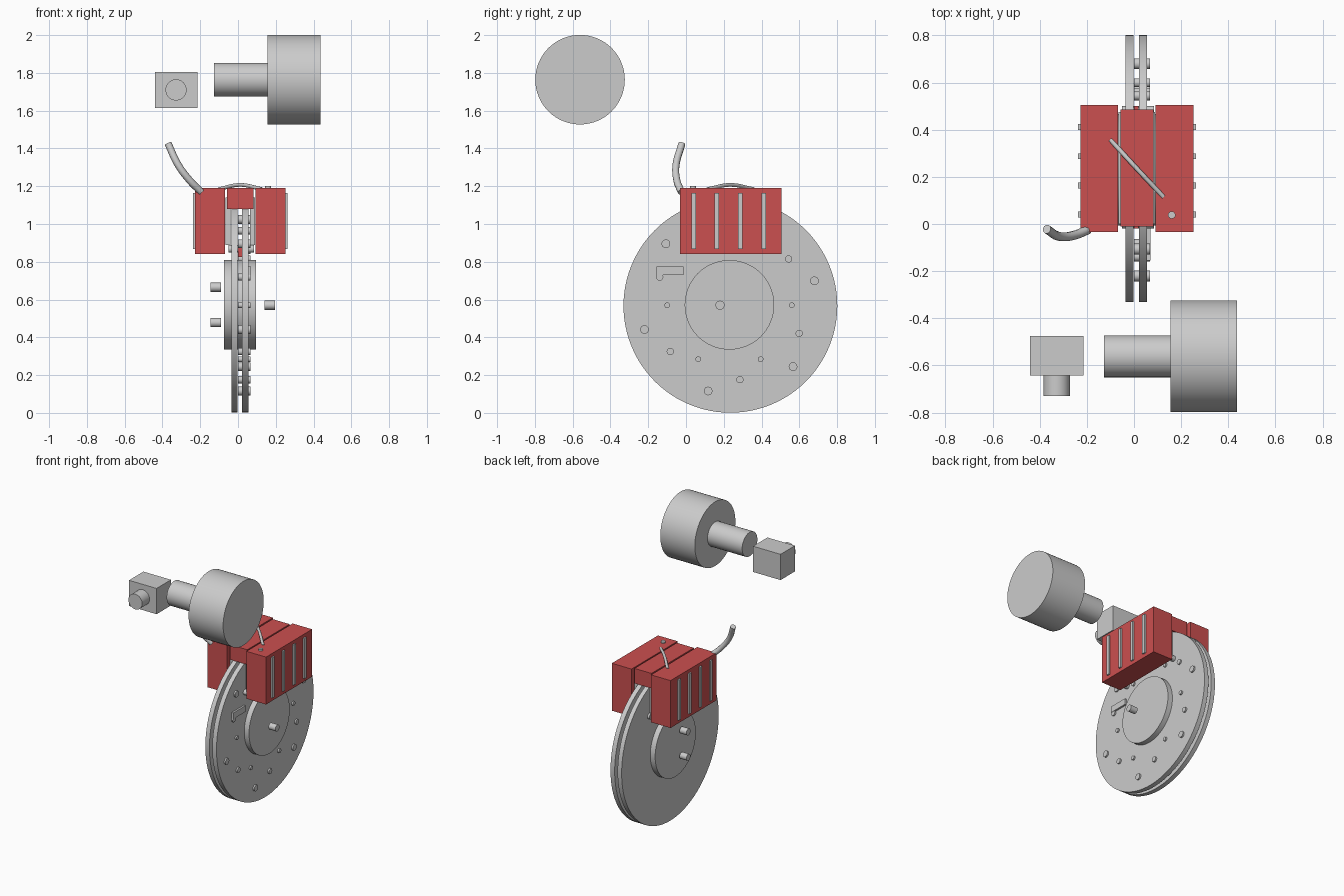
import bpy, math
from mathutils import Vector

if "Cube" in bpy.data.objects:
    bpy.data.objects.remove(bpy.data.objects["Cube"])

red = bpy.data.materials.new("red_paint")
red.diffuse_color = (0.6, 0.08, 0.08, 1)
red.use_nodes = True
red.node_tree.nodes["Principled BSDF"].inputs["Base Color"].default_value = red.diffuse_color


def box(name, x, y, z, mat=None):
    """Box from (min, max) ranges."""
    bpy.ops.mesh.primitive_cube_add(size=1, location=[sum(r) / 2 for r in (x, y, z)])
    o = bpy.context.object
    o.name = name
    o.scale = [r[1] - r[0] for r in (x, y, z)]
    bpy.ops.object.transform_apply(location=False, rotation=False, scale=True)
    if mat:
        o.data.materials.append(mat)
    return o


def rod(name, a, b, r, sides=32, mat=None):
    """Cylinder running from point a to point b."""
    a, b = Vector(a), Vector(b)
    bpy.ops.mesh.primitive_cylinder_add(vertices=sides, radius=r, depth=(b - a).length,
                                        location=(a + b) / 2)
    o = bpy.context.object
    o.name = name
    o.rotation_euler = (b - a).to_track_quat('Z', 'Y').to_euler()
    bpy.ops.object.shade_smooth_by_angle()
    if mat:
        o.data.materials.append(mat)
    return o


def tube(name, pts, r):
    """Round tube along a smooth path."""
    c = bpy.data.curves.new(name, 'CURVE')
    c.dimensions = '3D'
    c.bevel_depth = r
    c.bevel_resolution = 3
    c.use_fill_caps = True
    s = c.splines.new('BEZIER')
    s.bezier_points.add(len(pts) - 1)
    for p, co in zip(s.bezier_points, pts):
        p.co = co
        p.handle_left_type = p.handle_right_type = 'AUTO'
    o = bpy.data.objects.new(name, c)
    bpy.context.collection.objects.link(o)
    return o


CY, CZ = 0.235, 0.567

# Rotor: two plates and a hub
rod("rotor_plate_inner", (-0.035, CY, CZ), (-0.002, CY, CZ), 0.566, 96)
rod("rotor_plate_outer", (0.022, CY, CZ), (0.056, CY, CZ), 0.566, 96)
rod("rotor_hub", (-0.075, CY - 0.005, CZ + 0.005), (0.095, CY - 0.005, CZ + 0.005), 0.237, 64)

# Spiral rows of vent studs
for radius, start, r in ((0.33, 0, 0.015), (0.398, 38, 0.019), (0.468, 16, 0.023)):
    for k in range(6):
        t = math.radians(start + 60 * k)
        y, z = 0.23 + radius * math.cos(t), 0.57 + radius * math.sin(t)
        rod("vent_stud", (0.0, y, z), (0.067, y, z), r, 16)

# Wear sensor and hub bolts
box("wear_sensor", (0.05, 0.07), (-0.155, -0.012), (0.73, 0.775))
for x, z in ((-0.118, 0.665), (-0.118, 0.478), (0.168, 0.57)):
    rod("hub_bolt", (x - 0.028, 0.18, z), (x + 0.028, 0.18, z), 0.024, 24)

# Caliper halves and bridge
box("caliper_inner", (-0.227, -0.068), (-0.033, 0.505), (0.84, 1.19), red)
box("caliper_outer", (0.092, 0.252), (-0.033, 0.505), (0.84, 1.19), red)
box("caliper_bridge", (-0.057, 0.082), (-0.01, 0.485), (1.08, 1.19), red)
box("caliper_tie", (0.0, 0.02), (-0.02, 0.5), (0.825, 0.9), red)

# Brake pads and guide pins
for x in ((-0.066, -0.04), (0.064, 0.09)):
    box("brake_pad", x, (0.0, 0.475), (0.89, 1.14))
for y in (0.0, 0.48):
    rod("guide_pin", (-0.05, y, 0.868), (0.085, y, 0.868), 0.02, 16)

# Cooling ribs on both outer faces
for y in (0.04, 0.163, 0.287, 0.411):
    box("rib_outer", (0.245, 0.263), (y - 0.012, y + 0.012), (0.867, 1.165))
    box("rib_inner", (-0.238, -0.22), (y - 0.012, y + 0.012), (0.867, 1.165))

# Crossover pipe, bleed screw and hose
tube("crossover_pipe", [(-0.1, 0.357, 1.185), (0.012, 0.235, 1.207), (0.125, 0.115, 1.185)], 0.01)
rod("bleed_screw", (0.16, 0.038, 1.17), (0.16, 0.038, 1.2), 0.016, 16)
tube("brake_hose", [(-0.195, -0.025, 1.17), (-0.255, -0.048, 1.23),
                    (-0.315, -0.053, 1.31), (-0.37, -0.022, 1.425)], 0.019)

# Booster with master cylinder
rod("booster", (0.155, -0.561, 1.764), (0.437, -0.561, 1.764), 0.237, 64)
rod("master_cylinder", (-0.128, -0.561, 1.764), (0.16, -0.561, 1.764), 0.089, 48)

# Fluid reservoir with cap
box("reservoir", (-0.44, -0.215), (-0.643, -0.475), (1.615, 1.805))
rod("reservoir_cap", (-0.328, -0.73, 1.71), (-0.328, -0.64, 1.71), 0.056, 32)
